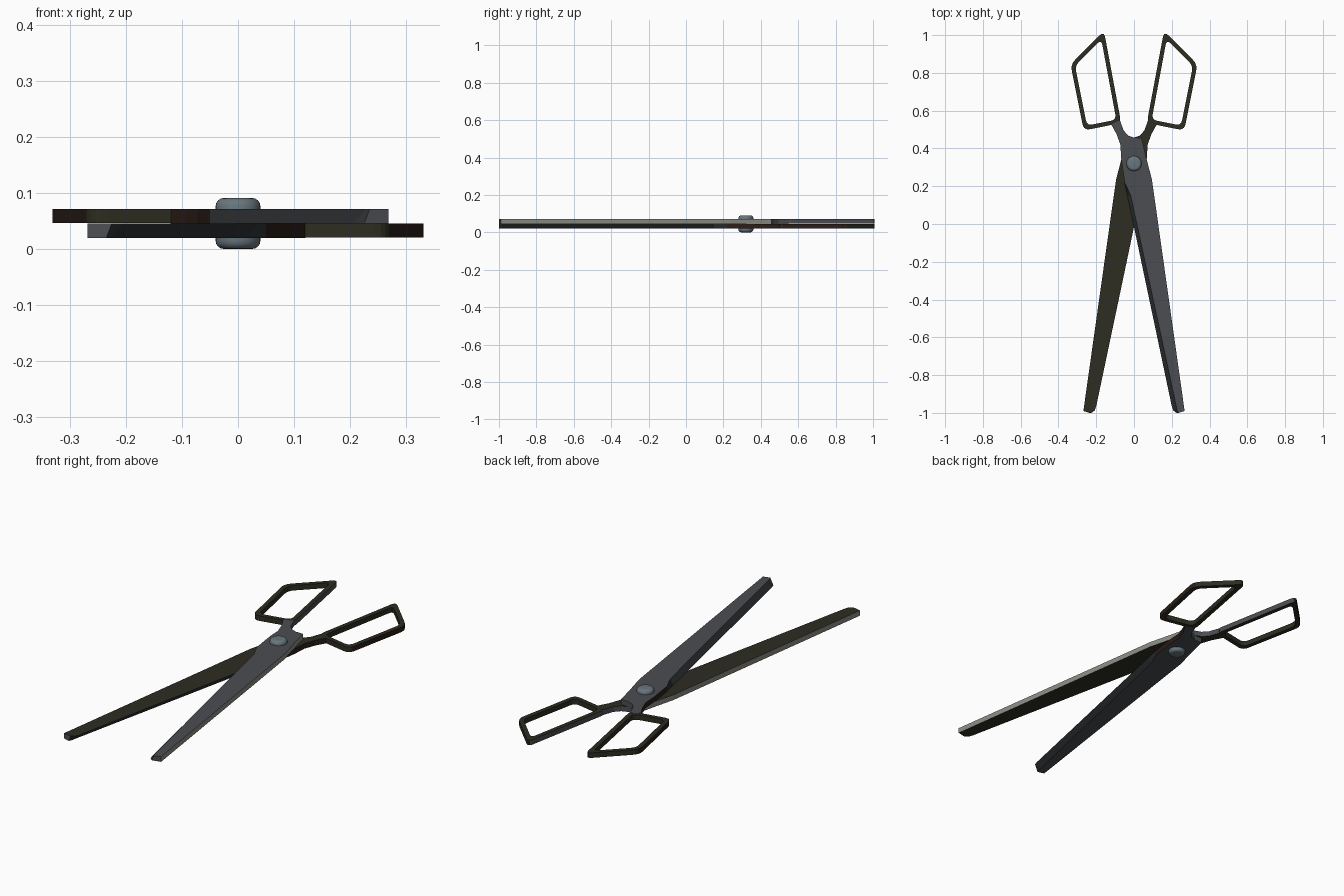
import bpy, bmesh, math
from mathutils import Vector

if "Cube" in bpy.data.objects:
    bpy.data.objects.remove(bpy.data.objects["Cube"])

MID = 0.0455      # plane where the two halves slide on each other
TH = 0.026        # thickness of one half


def material(name, rgb):
    m = bpy.data.materials.new(name)
    m.diffuse_color = (*rgb, 1)
    m.use_nodes = True
    m.node_tree.nodes["Principled BSDF"].inputs["Base Color"].default_value = m.diffuse_color
    return m


STEEL, OLIVE, LIGHT, DARK, BROWN = range(5)
MATS = [material("slate steel", (0.07, 0.075, 0.085)),
        material("dark olive", (0.027, 0.026, 0.016)),
        material("light spine", (0.26, 0.26, 0.235)),
        material("dark cutting edge", (0.028, 0.031, 0.034)),
        material("dark brown", (0.024, 0.013, 0.009))]
RIVET = material("rivet blue grey", (0.14, 0.18, 0.21))


def finish(bm, name, mats, rule=None):
    bmesh.ops.recalc_face_normals(bm, faces=bm.faces)
    bm.normal_update()
    if rule:
        for f in bm.faces:
            f.material_index = rule(f.normal, f.calc_center_median())
    me = bpy.data.meshes.new(name)
    bm.to_mesh(me)
    bm.free()
    for m in mats:
        me.materials.append(m)
    ob = bpy.data.objects.new(name, me)
    bpy.context.collection.objects.link(ob)
    return ob


def ring(bm, pts, z):
    return [bm.verts.new((x, y, z)) for x, y in pts]


def bridge(bm, a, b):
    n = len(a)
    for i in range(n):
        j = (i + 1) % n
        bm.faces.new((a[i], a[j], b[j], b[i]))


def rounded(corners, cut, seg=5):
    """Polygon with each corner replaced by a small curve."""
    out = []
    n = len(corners)
    for i, p in enumerate(corners):
        a = p + (corners[i - 1] - p).normalized() * cut
        b = p + (corners[(i + 1) % n] - p).normalized() * cut
        for k in range(seg + 1):
            t = k / seg
            out.append(a * (1 - t) ** 2 + p * 2 * t * (1 - t) + b * t * t)
    return out


def inset(corners, d):
    """Move every side of a counter-clockwise polygon inward by d."""
    out = []
    n = len(corners)
    for i, p in enumerate(corners):
        u = (p - corners[i - 1]).normalized()
        v = (corners[(i + 1) % n] - p).normalized()
        nu, nv = Vector((-u.y, u.x)), Vector((-v.y, v.x))
        out.append(p + (nu + nv) * d / (1 + nu.dot(nv)))
    return out


# Blade with neck: x, y, and how far the ground edge steps in on the outer face
OUTLINE = [(0.225, -1.0, 0.01), (0.268, -0.99, 0), (0.095, 0.235, 0),
           (0.065, 0.35, 0), (0.04, 0.456, 0), (0.0, 0.457, 0),
           (-0.03, 0.468, 0), (-0.055, 0.495, 0), (-0.074, 0.548, 0),
           (-0.095, 0.54, 0), (-0.12, 0.526, 0), (-0.092, 0.475, 0),
           (-0.072, 0.42, 0), (-0.068, 0.35, 0), (-0.05, 0.22, 0),
           (-0.035, 0.15, 0.018), (0.2, -0.965, 0.024), (0.208, -0.987, 0.02)]


def blade_rule(n, c):
    if n.z < -0.9:
        return OLIVE
    if n.z > 0.9:
        return STEEL
    if n.x > 0.9 and c.y < 0.46:
        return LIGHT
    if n.x < -0.5:
        return DARK if c.y < 0.25 else BROWN
    return STEEL


bm = bmesh.new()
low = ring(bm, [(x, y) for x, y, d in OUTLINE], 0)
top = ring(bm, [(x + d, y) for x, y, d in OUTLINE], TH)
bridge(bm, low, top)
bm.faces.new(low)
bm.faces.new(top)
upper_blade = finish(bm, "upper_blade", MATS, blade_rule)

# Handle loop: rounded four-sided frame
CORNERS = [Vector(p) for p in ((-0.159, 1.022), (-0.336, 0.845),
                               (-0.266, 0.495), (-0.068, 0.535))]


def handle_rule(n, c):
    if abs(n.z) > 0.5:
        return OLIVE
    inner_side = c.x > -0.165 + (1.0 - c.y) * 0.18
    if n.x > 0.8 and inner_side:
        return STEEL
    if n.x < -0.9 and c.x < -0.255:
        return BROWN
    return OLIVE


bm = bmesh.new()
outer, hole = rounded(CORNERS, 0.035), rounded(inset(CORNERS, 0.022), 0.03)
rings = [ring(bm, outer, 0.0005), ring(bm, outer, TH - 0.0005),
         ring(bm, hole, TH - 0.0005), ring(bm, hole, 0.0005)]
for i in range(4):
    bridge(bm, rings[i], rings[(i + 1) % 4])
upper_handle = finish(bm, "upper_handle", MATS, handle_rule)

# Lower half: the same parts turned half way round the long axis
for ob, name in ((upper_blade, "lower_blade"), (upper_handle, "lower_handle")):
    ob.location.z = MID
    twin = bpy.data.objects.new(name, ob.data)
    twin.location.z = MID
    twin.rotation_euler = (0, math.pi, 0)
    bpy.context.collection.objects.link(twin)

# Pivot rivet with rounded heads
bm = bmesh.new()
bmesh.ops.create_cone(bm, cap_ends=True, segments=32, radius1=0.04,
                      radius2=0.04, depth=2 * MID)
rims = [e for e in bm.edges if abs(e.verts[0].co.z - e.verts[1].co.z) < 1e-5]
bmesh.ops.bevel(bm, geom=rims, offset=0.015, segments=4, profile=0.5,
                affect='EDGES')
rivet = finish(bm, "pivot_rivet", [RIVET])
rivet.location = (0, 0.32, MID)
bpy.context.view_layer.objects.active = rivet
rivet.select_set(True)
bpy.ops.object.shade_smooth_by_angle(angle=math.radians(40))
